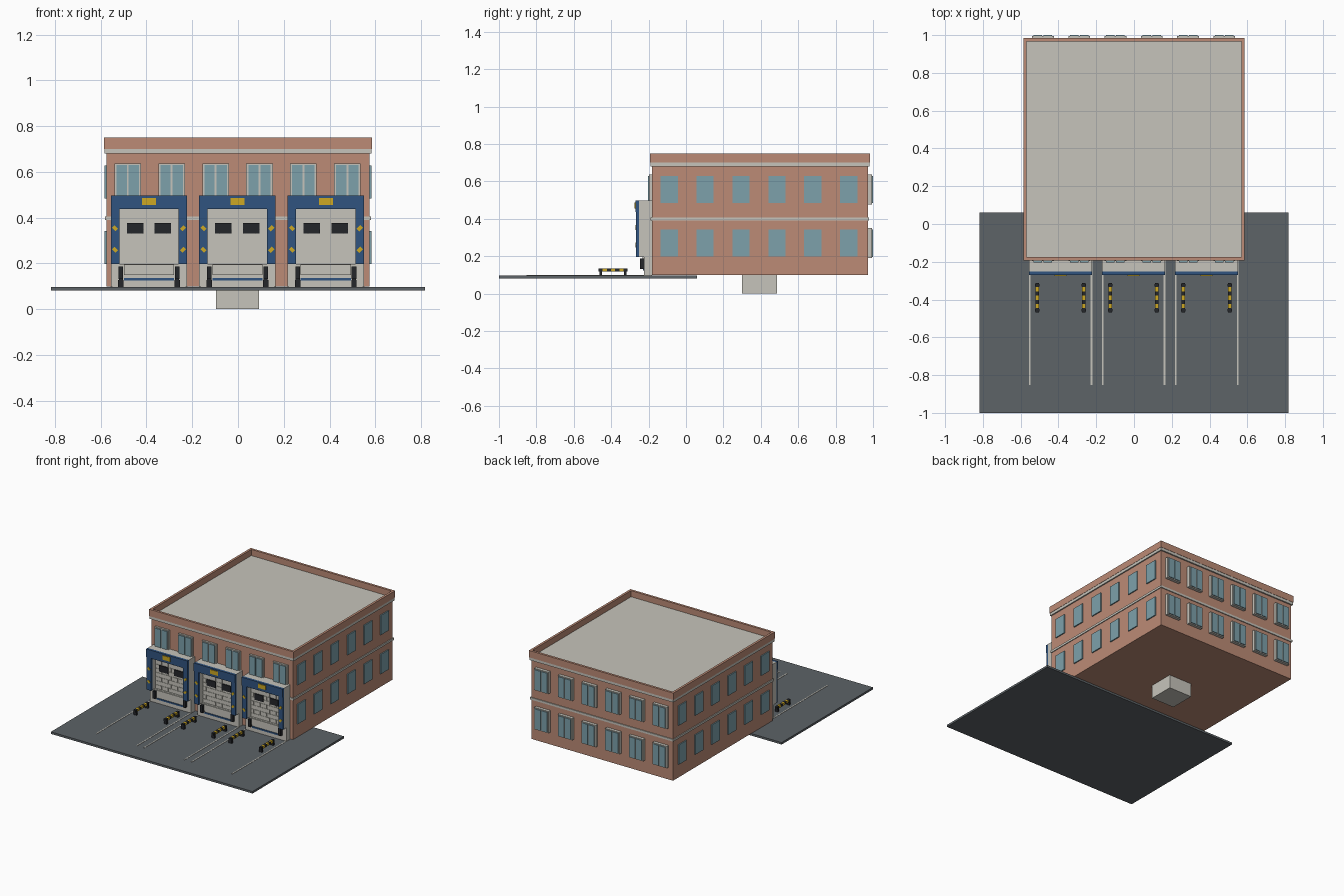
import bpy, bmesh, math
from mathutils import Matrix, Vector

cube = bpy.data.objects.get("Cube")
if cube:
    bpy.data.objects.remove(cube)


def material(name, rgb):
    lin = [c / 12.92 if c < 0.04 else ((c + 0.055) / 1.055) ** 2.4 for c in (v / 255 for v in rgb)]
    m = bpy.data.materials.new(name)
    m.use_nodes = True
    m.diffuse_color = (*lin, 1)
    m.node_tree.nodes["Principled BSDF"].inputs["Base Color"].default_value = (*lin, 1)
    return m


BRICK = material("brick", (188, 139, 118))
CREAM = material("cream concrete", (198, 196, 187))
GLASS = material("window glass", (125, 161, 171))
BLUE = material("dock blue", (48, 84, 128))
YELLOW = material("safety yellow", (205, 168, 35))
BLACK = material("black rubber", (36, 38, 42))
ASPHALT = material("asphalt", (93, 99, 103))


class Part:
    """Gathers boxes given by (min, max) pairs per axis into one object."""

    def __init__(self, name, *mats):
        self.name, self.mats, self.bm = name, mats, bmesh.new()

    def box(self, x, y, z, mat=0, turn=0):
        mid = Vector([(a + b) / 2 for a, b in (x, y, z)])
        size = [b - a for a, b in (x, y, z)]
        mtx = Matrix.Translation(mid) @ Matrix.Rotation(turn, 4, 'Y') @ Matrix.Diagonal((*size, 1))
        made = bmesh.ops.create_cube(self.bm, size=1, matrix=mtx)
        for f in {f for v in made["verts"] for f in v.link_faces}:
            f.material_index = mat
        return self

    def done(self):
        mesh = bpy.data.meshes.new(self.name)
        self.bm.to_mesh(mesh)
        self.bm.free()
        for m in self.mats:
            mesh.materials.append(m)
        ob = bpy.data.objects.new(self.name, mesh)
        bpy.context.collection.objects.link(ob)
        return ob


def around(c, half):
    return (c - half, c + half)


WX, FRONT, BACK = 0.575, -0.183, 0.972
GROUND = 0.097

# Building shell, bands and roof
Part("walls", BRICK).box((-WX, WX), (FRONT, BACK), (0.10, 0.69)).done()
Part("belt_course", CREAM).box((-0.581, 0.581), (FRONT - 0.006, BACK + 0.006), (0.39, 0.406)).done()
Part("cornice", CREAM).box((-0.584, 0.584), (FRONT - 0.008, BACK + 0.01), (0.68, 0.702)).done()
PX, PF, PB, T = 0.586, -0.193, 0.984, 0.017
parapet = Part("parapet", BRICK)
for s in (-1, 1):
    parapet.box(sorted((s * PX, s * (PX - T))), (PF, PB), (0.70, 0.75))
parapet.box((-PX + T, PX - T), (PF, PF + T), (0.70, 0.75))
parapet.box((-PX + T, PX - T), (PB - T, PB), (0.70, 0.75))
parapet.done()
Part("roof", CREAM).box((-PX + T, PX - T), (PF + T, PB - T), (0.695, 0.705)).done()
Part("foundation_block", CREAM).box((-0.097, 0.092), (0.30, 0.487), (0, 0.10)).done()

# Side windows, plain panes on both storeys
for side, s in (("left", 1), ("right", -1)):
    panes = Part(side + "_windows", GLASS)
    for i in range(6):
        for zc in (0.27, 0.556):
            panes.box(sorted((s * 0.57, s * 0.583)), around(-0.09 + 0.192 * i, 0.046), around(zc, 0.072))
    panes.done()


# Framed double windows on the front and back
def framed_windows(name, wall, out, depth, storeys):
    part = Part(name, CREAM, GLASS)
    for i in range(6):
        xc = (i - 2.5) * 0.192 - 0.002
        for zc in storeys:
            part.box(around(xc, 0.058), sorted((wall - out * 0.01, wall + out * depth)), around(zc, 0.08))
            for s in (-1, 1):
                part.box(around(xc + s * 0.0265, 0.0225), sorted((wall, wall + out * (depth + 0.006))),
                         around(zc, 0.073), 1)
    part.done()


framed_windows("front_windows", FRONT, -1, 0.014, (0.557,))
framed_windows("back_windows", BACK, 1, 0.022, (0.27, 0.557))

# Yard with lane lines
Part("yard_slab", ASPHALT).box((-0.818, 0.818), (-1, 0.06), (0.082, GROUND)).done()


def dock(label, xc):
    def at(a, b):
        return (xc + a, xc + b)

    # Housing, base and blue surround
    W, O = 0.167, 0.130
    shell = Part(label + "_dock_housing", CREAM)
    shell.box(at(-W, W), (-0.225, FRONT), (GROUND, 0.197))
    shell.box(at(-W, W), (-0.252, FRONT), (0.437, 0.497))
    seal = Part(label + "_dock_surround", BLUE)
    seal.box(at(-W, W), (-0.271, -0.252), (0.437, 0.497))
    for s in (-1, 1):
        x = sorted((s * W, s * O))
        shell.box(at(*x), (-0.252, FRONT), (0.197, 0.437))
        seal.box(at(*x), (-0.266, -0.252), (0.197, 0.437))
    shell.done()
    seal.done()

    # Door of staggered raised panels, with two dark lights
    door = Part(label + "_door", CREAM, BLACK)
    door.box(at(-O, O), (-0.213, FRONT), (0.197, 0.437))
    rows, cols, gap = 8, 5, 0.0015
    h, w = 0.24 / rows, 2 * O / cols
    for r in range(rows):
        z = 0.197 + r * h
        shift = w / 2 if r % 2 else 0
        for c in range(-1, cols):
            a, b = max(-O, -O + c * w + shift), min(O, -O + (c + 1) * w + shift)
            if b - a > 0.01:
                door.box(at(a + gap, b - gap), (-0.216, -0.212), (z + gap, z + h - gap))
    for s in (-1, 1):
        door.box(around(xc + s * 0.061, 0.036), (-0.221, -0.212), (0.331, 0.376), 1)
    door.done()

    # Leveller lip, guard bar and bumpers
    Part(label + "_leveller", CREAM, BLUE).box(at(-0.11, 0.11), (-0.232, -0.22), (0.15, 0.195)) \
        .box(at(-0.11, 0.11), (-0.23, -0.22), (0.125, 0.136), 1).done()
    bumpers = Part(label + "_bumpers", BLACK)
    for s in (-1, 1):
        bumpers.box(around(xc + s * 0.123, 0.010), (-0.245, -0.22), (0.133, 0.187))
    bumpers.done()

    # Number plate and slanted warning marks
    signs = Part(label + "_warning_plates", YELLOW)
    signs.box(around(xc, 0.031), (-0.275, -0.27), (0.456, 0.487))
    for s in (-1, 1):
        for z in (0.26, 0.354):
            signs.box(around(xc + s * 0.148, 0.011), (-0.269, -0.265), around(z, 0.008), 0, -s * math.radians(45))
    signs.done()

    # Striped wheel guides on short legs
    guides = Part(label + "_wheel_guides", BLACK, YELLOW)
    y0, step = -0.468, 0.0223
    for s in (-1, 1):
        gx = xc + s * 0.123
        for i in range(7):
            guides.box(around(gx, 0.009), (y0 + i * step, y0 + (i + 1) * step), (0.118, 0.135), i % 2)
        for y in (y0 + 0.012, y0 + 7 * step - 0.012):
            guides.box(around(gx, 0.012), around(y, 0.007), (GROUND, 0.128))
    guides.done()

    lines = Part(label + "_lane_lines", CREAM)
    for s in (-1, 1):
        lines.box(around(xc + s * 0.164, 0.004), (-0.852, FRONT), (GROUND - 0.002, GROUND + 0.002))
    lines.done()


for i, label in enumerate(("right", "middle", "left")):
    dock(label, (i - 1) * 0.3865 - 0.0025)
